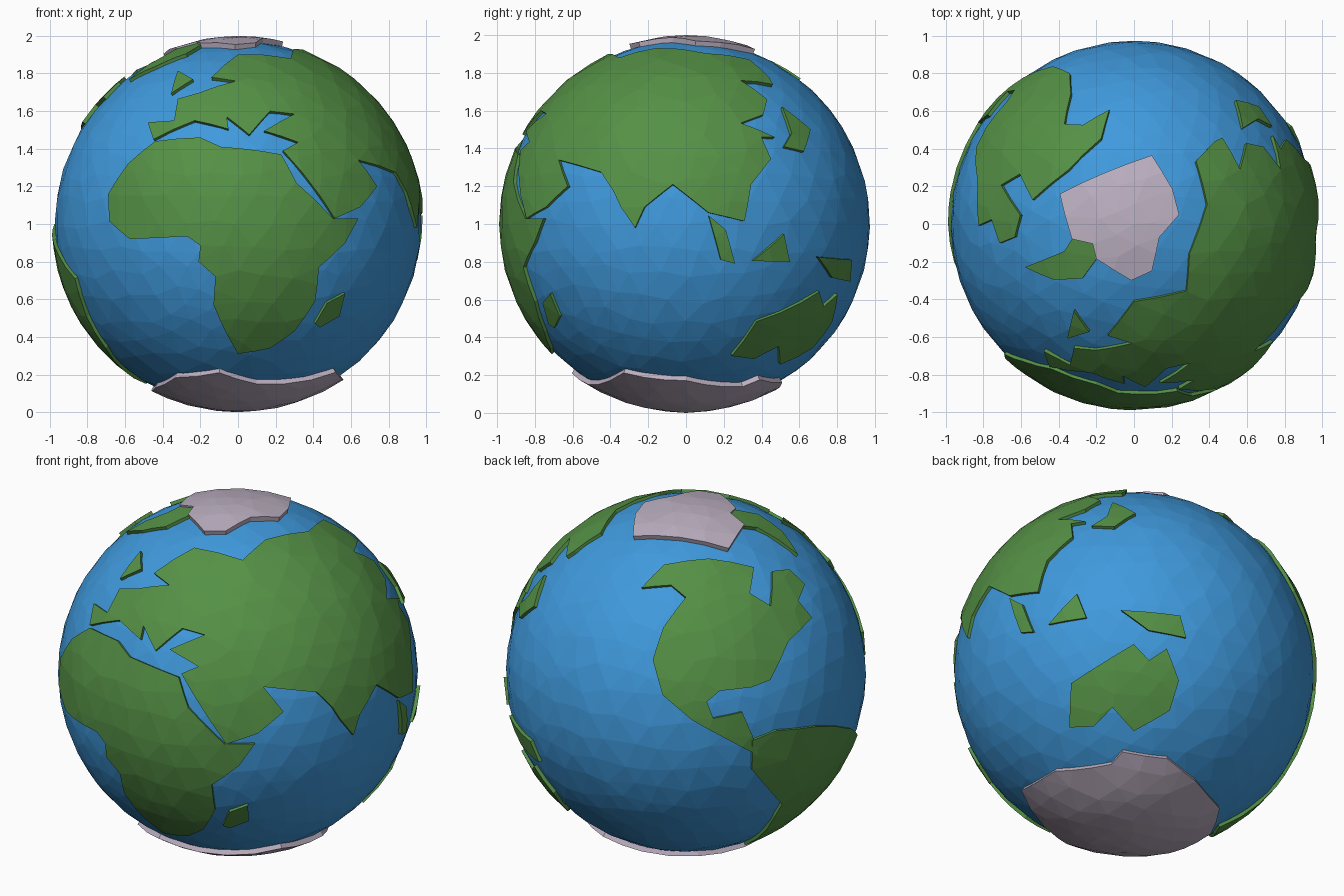
import bpy, bmesh, random
from math import sin, cos, radians, sqrt, ceil
from mathutils import Vector
from mathutils.geometry import delaunay_2d_cdt

if "Cube" in bpy.data.objects:
    bpy.data.objects.remove(bpy.data.objects["Cube"])

random.seed(4)
CENTRE = Vector((0, 0, 1))
OCEAN_R, CORE_R, LAND_R, ICE_R = 0.974, 0.955, 0.99, 1.0


def material(name, rgb):
    m = bpy.data.materials.new(name)
    m.diffuse_color = (*rgb, 1)
    m.use_nodes = True
    m.node_tree.nodes["Principled BSDF"].inputs["Base Color"].default_value = m.diffuse_color
    return m


BLUE = material("sea_blue", (0.05, 0.32, 0.72))
GREEN = material("land_green", (0.09, 0.28, 0.06))
WHITE = material("ice_white", (0.50, 0.43, 0.53))


# Ocean: faceted ball with slightly irregular facets
bm = bmesh.new()
bmesh.ops.create_icosphere(bm, subdivisions=4, radius=1)
for v in bm.verts:
    if abs(v.co.z) < 0.999:
        v.co += Vector([random.uniform(-0.03, 0.03) for _ in range(3)])
    v.co.normalize()
DIRS = [v.co.copy() for v in bm.verts]
for v in bm.verts:
    v.co = v.co * OCEAN_R + CENTRE
me = bpy.data.meshes.new("ocean")
bm.to_mesh(me)
bm.free()
me.materials.append(BLUE)
bpy.context.collection.objects.link(bpy.data.objects.new("ocean", me))


# Coast points drawn in a flat view (azimuth, elevation), wrapped on the ball
def view(azim, elev, pts, r=LAND_R):
    a, e = radians(azim), radians(elev)
    right = Vector((cos(a), sin(a), 0))
    up = Vector((-sin(a) * sin(e), cos(a) * sin(e), cos(e)))
    out = Vector((cos(e) * sin(a), -cos(e) * cos(a), sin(e)))
    res = []
    for u, v in pts:
        d = sqrt(max(r * r - u * u - v * v, 0))
        res.append((right * u + up * v + out * d).normalized())
    return res


FRONT, RIGHT, TOP, LEFT = (0, 0), (90, 0), (0, 90), (270, 0)
BACK_LEFT, BACK_RIGHT = (214, 25), (143, -30)


# Raised plate: coast outline filled with facets that follow the ball
def plate(name, coast, mat=GREEN, r=LAND_R):
    ring = []
    for p, q in zip(coast, coast[1:] + coast[:1]):
        n = max(1, ceil((q - p).length / 0.16))
        ring += [p.lerp(q, i / n).normalized() for i in range(n)]
    c = sum(ring, Vector()).normalized()
    e1 = c.orthogonal().normalized()
    e2 = c.cross(e1)

    def flat(d):
        k = 1 / (1 + d.dot(c))
        return Vector((d.dot(e1) * k, d.dot(e2) * k))

    def ball(p):
        s = p.length_squared
        return ((e1 * p.x + e2 * p.y) * 2 + c * (1 - s)) / (1 + s)

    outline = [flat(d) for d in ring]
    area = sum(p.cross(q) for p, q in zip(outline, outline[1:] + outline[:1]))
    if area < 0:
        outline.reverse()
    inner = [flat(d) for d in DIRS if d.dot(c) > -0.4
             and min((d - b).length for b in ring) > 0.07]
    out = delaunay_2d_cdt(outline + inner, [], [list(range(len(outline)))], 1, 1e-5)
    used = sorted({i for f in out[2] for i in f})
    idx = {o: i for i, o in enumerate(used)}
    tris = [[idx[i] for i in f] for f in out[2]]
    dirs = [ball(out[0][i]) for i in used]
    n = len(dirs)
    edges = {(f[i], f[(i + 1) % len(f)]) for f in tris for i in range(len(f))}
    faces = tris + [[i + n for i in reversed(f)] for f in tris]
    faces += [(b, a, a + n, b + n) for a, b in sorted(edges) if (b, a) not in edges]
    verts = [d * r + CENTRE for d in dirs] + [d * CORE_R + CENTRE for d in dirs]
    me = bpy.data.meshes.new(name)
    me.from_pydata(verts, [], faces)
    me.materials.append(mat)
    bpy.context.collection.objects.link(bpy.data.objects.new(name, me))


# Southern continent on the front
plate("africa", view(*FRONT, [
    (-.44, .44), (-.20, .46), (-.09, .41), (.23, .37), (.31, .22), (.505, .03),
    (.64, .03), (.57, -.10), (.43, -.23), (.41, -.41), (.30, -.57), (.17, -.66),
    (0, -.69), (-.06, -.585), (-.13, -.43), (-.12, -.28), (-.21, -.20),
    (-.20, -.115), (-.27, -.065), (-.575, -.08), (-.685, .015), (-.69, .16),
    (-.585, .32)]))

# Large continent, walked round from its western tip
west = view(*FRONT, [
    (-.45, .45), (-.48, .54), (-.34, .55), (-.32, .665), (-.20, .70),
    (-.01, .76), (-.14, .78), (0, .90), (.28, .88)])
arctic = view(*TOP, [(.295, -.16), (.39, .105), (.33, .335), (.43, .44)])
east = view(*RIGHT, [
    (.46, .74), (.29, .76), (.43, .66), (.41, .58), (.29, .535), (.47, .46),
    (.40, .46), (.45, .345), (.345, .21), (.31, .015), (.12, .06), (-.07, .21),
    (-.22, .09), (-.27, -.02), (-.345, .09), (-.385, .175), (-.45, .275)])
south = view(*FRONT, [
    (.64, .34), (.74, .20), (.65, .09), (.515, .03), (.24, .39), (.32, .435),
    (.14, .495), (.30, .585), (.17, .60), (.06, .475), (-.06, .57),
    (-.05, .505), (-.23, .55)])
plate("eurasia", west + arctic + east + south)

# Continents on the back and left
plate("north_america", view(*BACK_LEFT, [
    (-.23, .455), (-.11, .58), (.13, .615), (.375, .57), (.355, .43), (.47, .36),
    (.475, .55), (.565, .56), (.65, .48), (.615, .39), (.69, .30), (.565, .17),
    (.47, -.04), (.37, -.08), (.20, -.10), (.13, -.16), (.165, -.25),
    (.32, -.215), (.375, -.34), (.41, -.45), (.225, -.355), (.05, -.26),
    (-.11, -.125), (-.165, .065), (-.11, .24), (.01, .405), (-.07, .47)]))
plate("south_america", view(*LEFT, [
    (-.55, .02), (-.42, .05), (-.17, 0), (0, -.06), (.20, -.16), (.38, -.29),
    (.36, -.36), (.30, -.49), (.22, -.66), (-.02, -.82), (-.14, -.85),
    (-.27, -.55), (-.28, -.46), (-.54, -.16)]))
plate("australia", view(*BACK_RIGHT, [
    (-.38, -.07), (-.05, .15), (.035, .065), (.13, .13), (.20, -.04),
    (.155, -.205), (-.035, -.32), (-.155, -.195), (-.25, -.30), (-.38, -.31)]))

# Islands
plate("greenland", view(*TOP, [
    (-.33, -.08), (-.22, -.10), (-.195, -.18), (-.275, -.29), (-.43, -.295),
    (-.58, -.23), (-.37, -.145)]))
plate("british_island", view(*FRONT, [(-.32, .815), (-.24, .77), (-.355, .695)]))
plate("madagascar", view(*FRONT, [
    (.57, -.37), (.54, -.49), (.435, -.55), (.41, -.53), (.475, -.42)]))
plate("japan", view(*RIGHT, [
    (.51, .62), (.66, .50), (.625, .385), (.52, .41), (.56, .48)]))
plate("sumatra", view(*RIGHT, [(.12, .045), (.21, -.03), (.26, -.21), (.185, -.19)]))
plate("borneo", view(*RIGHT, [(.355, -.195), (.52, -.055), (.55, -.20)]))
plate("new_guinea", view(*RIGHT, [
    (.70, -.175), (.88, -.19), (.87, -.305), (.775, -.285)]))

# Polar ice caps (the south one is plotted in x, y and flipped for its view)
plate("north_ice", view(*TOP, [
    (-.395, .16), (.095, .365), (.205, .185), (.24, .05), (.135, -.07),
    (.095, -.25), (-.015, -.30), (-.20, -.185), (-.22, -.105), (-.33, -.08)],
    ICE_R), WHITE, ICE_R)
south_ice = [
    (.52, -.33), (.56, 0), (.41, .30), (.41, .39), (.19, .51), (-.04, .475),
    (-.32, .34), (-.46, .10), (-.44, -.22), (-.33, -.476), (-.10, -.605),
    (.10, -.517)]
plate("south_ice", view(0, -90, [(x, -y) for x, y in south_ice], ICE_R), WHITE, ICE_R)
